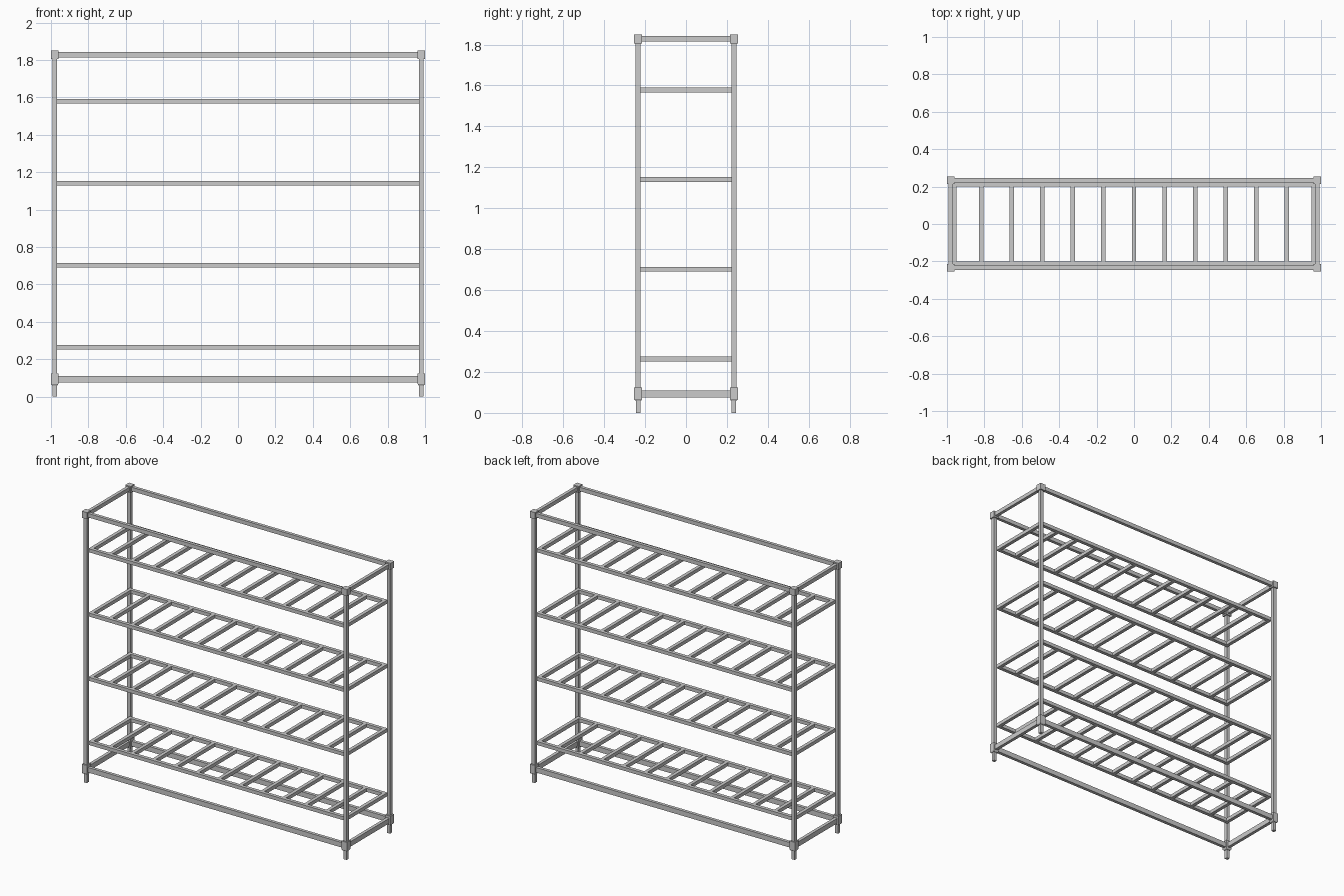
import bpy, bmesh

if "Cube" in bpy.data.objects:
    bpy.data.objects.remove(bpy.data.objects["Cube"])

PX, PY = 0.98, 0.234      # post centres
W = 0.024                 # bar thickness
SX, SY = 0.96, 0.2115     # shelf rail centres


def add_box(bm, c, s, bottom=1.0):
    """Box at centre c, size s, with an optional scaled lower face."""
    r = bmesh.ops.create_cube(bm, size=1)
    for v in r["verts"]:
        k = bottom if v.co.z < 0 else 1.0
        v.co.x = c[0] + v.co.x * s[0] * k
        v.co.y = c[1] + v.co.y * s[1] * k
        v.co.z = c[2] + v.co.z * s[2]


def make(name, boxes):
    bm = bmesh.new()
    for b in boxes:
        add_box(bm, *b)
    me = bpy.data.meshes.new(name)
    bm.to_mesh(me)
    bm.free()
    ob = bpy.data.objects.new(name, me)
    bpy.context.collection.objects.link(ob)


# Corner posts with feet and joint blocks
for sx, side in ((-1, "left"), (1, "right")):
    for sy, end in ((-1, "front"), (1, "back")):
        x, y = sx * PX, sy * PY
        tag = f"{end}_{side}"
        make("post_" + tag, [((x, y, 0.96), (W, W, 1.72))])
        make("foot_" + tag, [((x, y, 0.035), (0.022, 0.022, 0.07))])
        make("top_joint_" + tag, [((x, y, 1.827), (0.04, 0.04, 0.045))])
        make("bottom_joint_" + tag, [((x, y, 0.0965), (0.04, 0.04, 0.057)),
                                     ((x, y, 0.064), (0.04, 0.04, 0.008), 0.75)])

# Top and bottom rectangular frames between the joints
for name, z, h in (("top_frame", 1.828, 0.027), ("bottom_frame", 0.092, 0.034)):
    for s, end, side in ((-1, "front", "left"), (1, "back", "right")):
        make(f"{name}_{end}_rail", [((0, s * PY, z), (2 * PX - 0.03, 0.022, h))])
        make(f"{name}_{side}_rail", [((s * PX, 0, z), (0.022, 2 * PY - 0.03, h))])

# Four ladder shelves: two long rails, two end rails, eleven slats
for i in range(4):
    z = 0.264 + i * 0.438
    inner = 2 * SY - W
    boxes = [((0, s * SY, z), (2 * SX + W, W, W)) for s in (-1, 1)]
    boxes += [((s * SX, 0, z), (W, inner, W)) for s in (-1, 1)]
    make(f"shelf_frame_{i + 1}", boxes)
    make(f"shelf_slats_{i + 1}",
         [((0.1635 * k, 0, z), (W, inner, W)) for k in range(-5, 6)])
